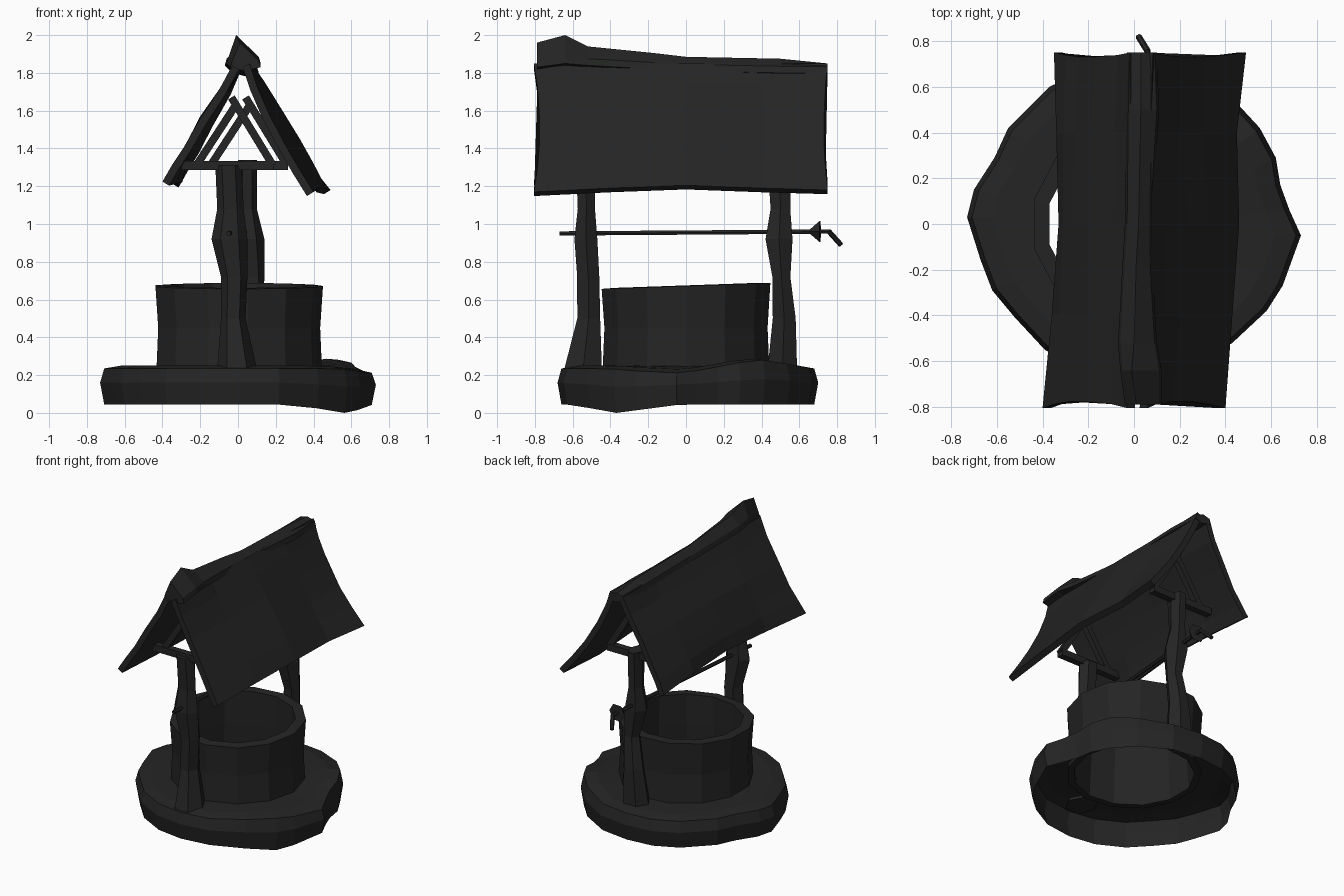
import bpy, bmesh, math
from mathutils import Vector

if "Cube" in bpy.data.objects:
    bpy.data.objects.remove(bpy.data.objects["Cube"])

mat = bpy.data.materials.new("dark_wood")
mat.diffuse_color = (0.017, 0.018, 0.017, 1)
mat.use_nodes = True
mat.node_tree.nodes["Principled BSDF"].inputs["Base Color"].default_value = mat.diffuse_color


def loft(name, rings, caps=True, loop=False):
    """Skin a list of closed point rings into a flat-shaded mesh."""
    bm = bmesh.new()
    vs = [[bm.verts.new(p) for p in r] for r in rings]
    n = len(vs[0])
    pairs = list(zip(vs, vs[1:])) + ([(vs[-1], vs[0])] if loop else [])
    for a, b in pairs:
        for i in range(n):
            j = (i + 1) % n
            bm.faces.new((a[i], a[j], b[j], b[i]))
    if caps and not loop:
        bm.faces.new(vs[0][::-1])
        bm.faces.new(vs[-1])
    bmesh.ops.recalc_face_normals(bm, faces=bm.faces)
    me = bpy.data.meshes.new(name)
    bm.to_mesh(me)
    bm.free()
    me.materials.append(mat)
    ob = bpy.data.objects.new(name, me)
    bpy.context.collection.objects.link(ob)
    return ob


def bar(name, a, b, r, sides=6, r2=None, turn=0.0):
    """Straight bar between two points."""
    a, b = Vector(a), Vector(b)
    d = (b - a).normalized()
    u = d.cross(Vector((0, 0, 1)) if abs(d.z) < 0.9 else Vector((0, 1, 0))).normalized()
    w = d.cross(u)
    rings = []
    for p, rad in ((a, r), (b, r if r2 is None else r2)):
        rings.append([p + rad * (math.cos(t) * u + math.sin(t) * w)
                      for t in (turn + 2 * math.pi * i / sides for i in range(sides))])
    return loft(name, rings)


# Stone base: hollow underneath, irregular outline
outline = [(.73, -.05), (.68, .06), (.64, .17), (.62, .29), (.55, .42), (.43, .55), (.22, .67),
           (0, .70), (-.2, .68), (-.37, .60), (-.55, .42), (-.61, .29), (-.70, .15), (-.73, .03),
           (-.67, -.16), (-.62, -.29), (-.52, -.41), (-.39, -.55), (-.2, -.65), (0, -.68),
           (.22, -.65), (.43, -.52), (.58, -.38), (.65, -.27)]


def bump(x, y, cx, cy):
    return math.exp(-((x - cx) ** 2 + (y - cy) ** 2) / 0.05)


def base_ring(scale, z, low=0.0, high=0.0):
    return [(x * scale, y * scale, z + low * bump(x, y, .57, -.38) + high * bump(x, y, .5, .38)
             - 0.5 * high * bump(x, y, .7, -.1)) for x, y in outline]


inner = [(.40 * x / math.hypot(x, y), .40 * y / math.hypot(x, y), .25) for x, y in outline]
loft("base", [base_ring(.97, .045, -.045), base_ring(1, .16, -.02, .02),
              base_ring(.97, .235, 0, .05), base_ring(.85, .25, 0, .04), inner], caps=False)


# Well wall: ring with thickness, slightly wavy and tilted rim
def wall_ring(r, z, tilt=0.0):
    out = []
    for i in range(13):
        t = 2 * math.pi * i / 13
        y = r * math.sin(t)
        out.append((r * math.cos(t), y, z + tilt * y))
    return out


loft("well_wall", [wall_ring(.445, .22), wall_ring(.435, .45), wall_ring(.45, .672, .035),
                   wall_ring(.38, .675, .035), wall_ring(.385, .45), wall_ring(.40, .22)],
     loop=True)

# Posts: x range, y range at each height
front_post = [(.23, -.11, .10, -.66, -.43), (.50, -.09, .04, -.585, -.445), (.72, -.09, .05, -.585, -.45),
              (.92, -.14, .05, -.60, -.46), (1.08, -.11, .03, -.58, -.475), (1.31, -.12, .02, -.59, -.47)]
back_post = [(.23, -.06, .14, .42, .60), (.50, -.02, .13, .45, .59), (.72, .02, .14, .45, .56),
             (.92, -.03, .14, .41, .575), (1.08, 0, .10, .44, .56), (1.34, 0, .10, .42, .57)]
for name, rows in (("front_post", front_post), ("back_post", back_post)):
    loft(name, [[((x0 + x1) / 2 + (x1 - x0) / 2 * math.cos(t), (y0 + y1) / 2 + (y1 - y0) / 2 * math.sin(t), z)
                 for t in (math.pi / 3 * i for i in range(6))] for z, x0, x1, y0, y1 in rows])

# Roof trusses: tie beam and two rafters over each post
for name, y, dx in (("front", -.53, -.04), ("back", .5, .035)):
    q = math.pi / 4
    bar(name + "_tie_beam", (-.26 + dx, y, 1.31), (.23 + dx, y, 1.31), .034, 4, turn=q)
    bar(name + "_rafter_right", (.005 + dx, y, 1.67), (.225 + dx, y, 1.31), .029, 4, turn=q)
    bar(name + "_rafter_left", (-.18 + dx, y, 1.31), (.035 + dx, y, 1.64), .029, 4, turn=q)

# Roof slabs: profile from ridge to eave lofted along the length, sagging at the ends
stations = [-.805, -.4, 0, .4, .75]
sag = [.035, .015, 0, .02, .045]


def roof(name, profile, side, shifts, lifts):
    rings = []
    for k, y in enumerate(stations):
        top, low = [], []
        for i, (x, z) in enumerate(profile):
            f = i / (len(profile) - 1)
            arc = math.sin(math.pi * f)
            pull = arc * (.03, 0, 0, 0, -.02)[k]
            px = x + shifts[k] * (.25 + .75 * f) - side * sag[k] * arc
            pz = z + lifts[k] * f - .4 * sag[k] * arc
            top.append((px, y + pull, pz))
            low.append((px - side * .035, y + pull, pz - .022))
        rings.append(top + low[::-1])
    loft(name, rings)


roof("roof_right", [(.06, 1.85), (.12, 1.74), (.20, 1.59), (.285, 1.43), (.345, 1.3), (.40, 1.17)], 1,
     [0, .03, .06, .05, .09], [0, .02, .035, .02, .01])
roof("roof_left", [(-.03, 1.84), (-.12, 1.72), (-.24, 1.56), (-.32, 1.42), (-.37, 1.32), (-.40, 1.225)], -1,
     [0, .04, .07, .06, .05], [0, .01, .02, .01, -.01])

# Ridge cap: y, left x, right x, peak x, peak z, lower z
ridge = [(-.79, -.04, .12, .01, 1.96, 1.83), (-.64, -.06, .12, -.01, 2.0, 1.85), (-.52, -.07, .10, .0, 1.94, 1.84),
         (-.17, -.05, .08, .01, 1.905, 1.82), (0, -.04, .08, .02, 1.885, 1.81), (.5, -.035, .11, .03, 1.875, 1.80),
         (.75, -.03, .10, .03, 1.85, 1.80)]
loft("ridge_cap", [[(l, y, b), (l + .01, y, b + .035), (p, y, t), (r - .01, y, b + .035), (r, y, b),
                    (p + .02, y, b - .02)] for y, l, r, p, t, b in ridge])

# Winch: axle, conical collar and bent handle
bar("winch_axle", (-.05, -.67, .95), (.06, .76, .96), .013)
bar("winch_collar", (.052, .655, .96), (.056, .71, .96), .012, 6, .065)
bar("winch_handle", (.06, .755, .962), (.02, .82, .89), .014)
